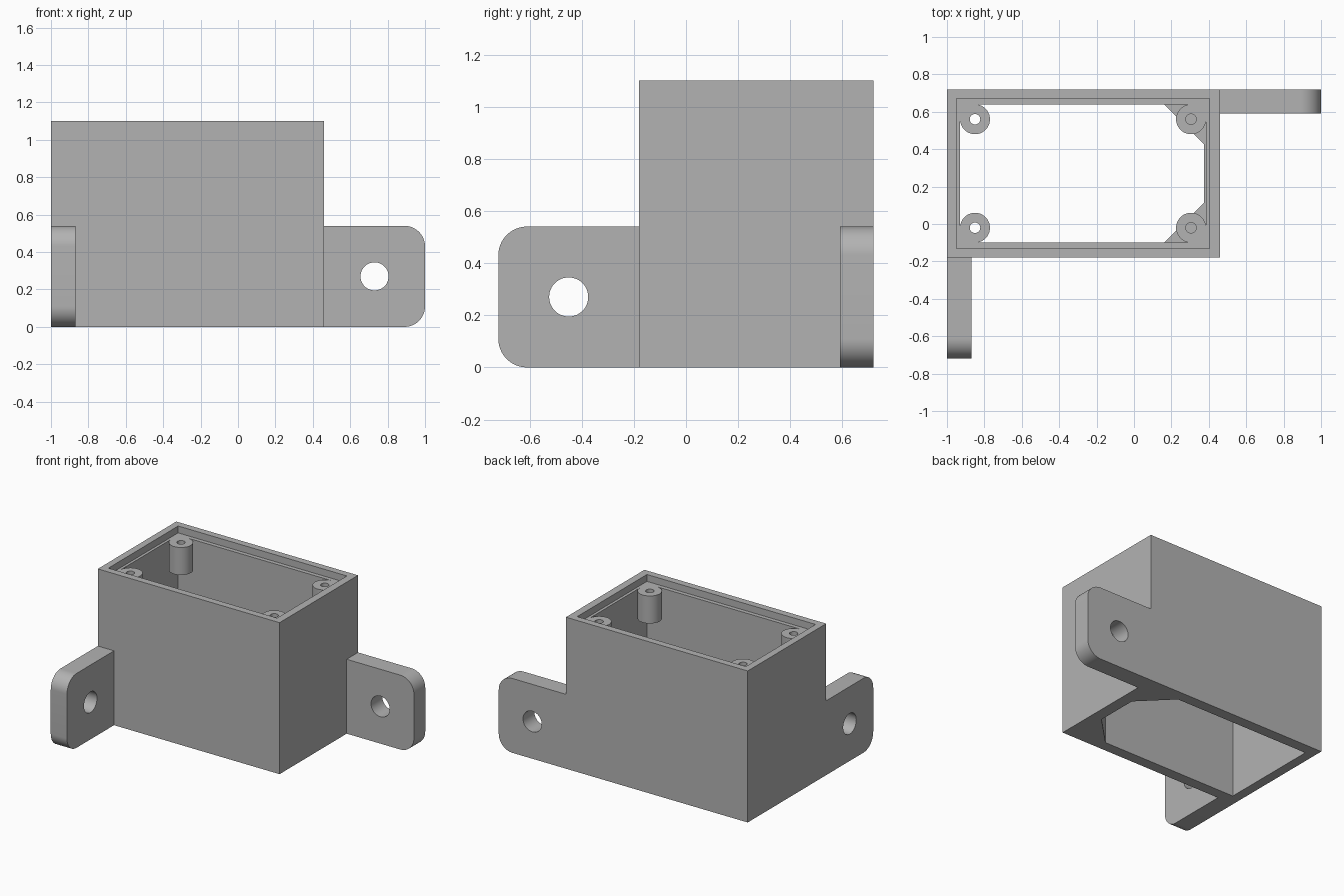
import bpy, bmesh
from math import cos, sin, pi, radians
from mathutils import Matrix, Vector

cube = bpy.data.objects.get("Cube")
if cube:
    bpy.data.objects.remove(cube)

GREY = (0.45, 0.45, 0.45, 1)
mat = bpy.data.materials.new("plain grey")
mat.use_nodes = True
mat.diffuse_color = GREY
mat.node_tree.nodes["Principled BSDF"].inputs["Base Color"].default_value = GREY

X0, X1, Y0, Y1, TOP = -1, 0.46, -0.18, 0.72, 1.1    # outer box
IX0, IX1, IY0, IY1 = -0.93, 0.385, -0.10, 0.64      # inner opening
LEDGE = 1.05


def finish(bm, name):
    bmesh.ops.recalc_face_normals(bm, faces=bm.faces)
    mesh = bpy.data.meshes.new(name)
    bm.to_mesh(mesh)
    bm.free()
    mesh.materials.append(mat)
    obj = bpy.data.objects.new(name, mesh)
    bpy.context.collection.objects.link(obj)
    bpy.ops.object.select_all(action='DESELECT')
    obj.select_set(True)
    bpy.context.view_layer.objects.active = obj
    bpy.ops.object.shade_smooth_by_angle(angle=radians(30))
    return obj


def arc(cx, cy, r, start, end, steps):
    return [(cx + r * cos(start + (end - start) * i / steps),
             cy + r * sin(start + (end - start) * i / steps)) for i in range(steps + 1)]


def circle(cx, cy, r, steps=48):
    return arc(cx, cy, r, 0, 2 * pi, steps)[:-1]


def plate(name, loops, depth, matrix):
    """Fill an outline with optional holes, extrude it and place it."""
    bm = bmesh.new()
    edges = []
    for loop in loops:
        verts = [bm.verts.new((x, y, 0)) for x, y in loop]
        edges += [bm.edges.new((verts[i - 1], v)) for i, v in enumerate(verts)]
    bmesh.ops.triangle_fill(bm, edges=edges, use_beauty=True, normal=(0, 0, 1))
    out = bmesh.ops.extrude_face_region(bm, geom=bm.faces[:])
    moved = [g for g in out["geom"] if isinstance(g, bmesh.types.BMVert)]
    bmesh.ops.translate(bm, verts=moved, vec=(0, 0, depth))
    bm.transform(matrix)
    return finish(bm, name)


# Open-ended housing with a recessed lid ledge, lofted through rectangular rings
outer = (X0, X1, Y0, Y1)
recess = (-0.95, 0.405, -0.13, 0.67)
inner = (IX0, IX1, IY0, IY1)
bm = bmesh.new()
rings = []
for (a, b, c, d), z in [(outer, 0), (outer, TOP), (recess, TOP),
                        (recess, LEDGE), (inner, LEDGE), (inner, 0)]:
    rings.append([bm.verts.new((x, y, z)) for x, y in ((a, c), (b, c), (b, d), (a, d))])
for k, ring in enumerate(rings):
    prev = rings[k - 1]
    for i in range(4):
        bm.faces.new((prev[i - 1], prev[i], ring[i], ring[i - 1]))
finish(bm, "housing")

# Mounting tabs: rounded plates with a bolt hole, drawn as (length, height)
L, H, R, T = 0.54, 0.54, 0.11, 0.13
tab = ([(0, 0)] + arc(L - R, R, R, -pi / 2, 0, 16)
       + arc(L - R, H - R, R, 0, pi / 2, 16) + [(0, H)])
hole = circle(L / 2, H / 2, 0.075)


def frame(along, normal, origin):
    m = Matrix((along, (0, 0, 1), normal)).transposed().to_4x4()
    m.translation = Vector(origin)
    return m


plate("side_tab", [tab, hole], T, frame((1, 0, 0), (0, -1, 0), (X1, Y1, 0)))
plate("front_tab", [tab, hole], T, frame((0, -1, 0), (1, 0, 0), (X0, Y0, 0)))

# Screw bosses filling the four inner corners just below the ledge
BR, BH = 0.08, 0.2
for sx, xn, cx in ((-1, "right", IX0 + BR), (1, "left", IX1 - BR)):
    for sy, yn, cy in ((-1, "front", IY0 + BR), (1, "back", IY1 - BR)):
        shape = arc(0, 0, BR, pi / 2, 2 * pi, 36) + [(BR, BR)]
        shape = [(sx * x, sy * y) for x, y in shape]
        plate(f"screw_boss_{yn}_{xn}", [shape, circle(0, 0, 0.028, 32)], BH,
              Matrix.Translation((cx, cy, LEDGE - BH)))

# Thickened lower end wall with diagonal corner gussets
GX, WX, LEG = 0.16, 0.375, 0.215
gusset = [(GX, IY1), (WX, IY1 - LEG), (WX, IY0 + LEG), (GX, IY0), (IX1, IY0), (IX1, IY1)]
plate("corner_gussets", [gusset], 0.4, Matrix.Identity(4))
